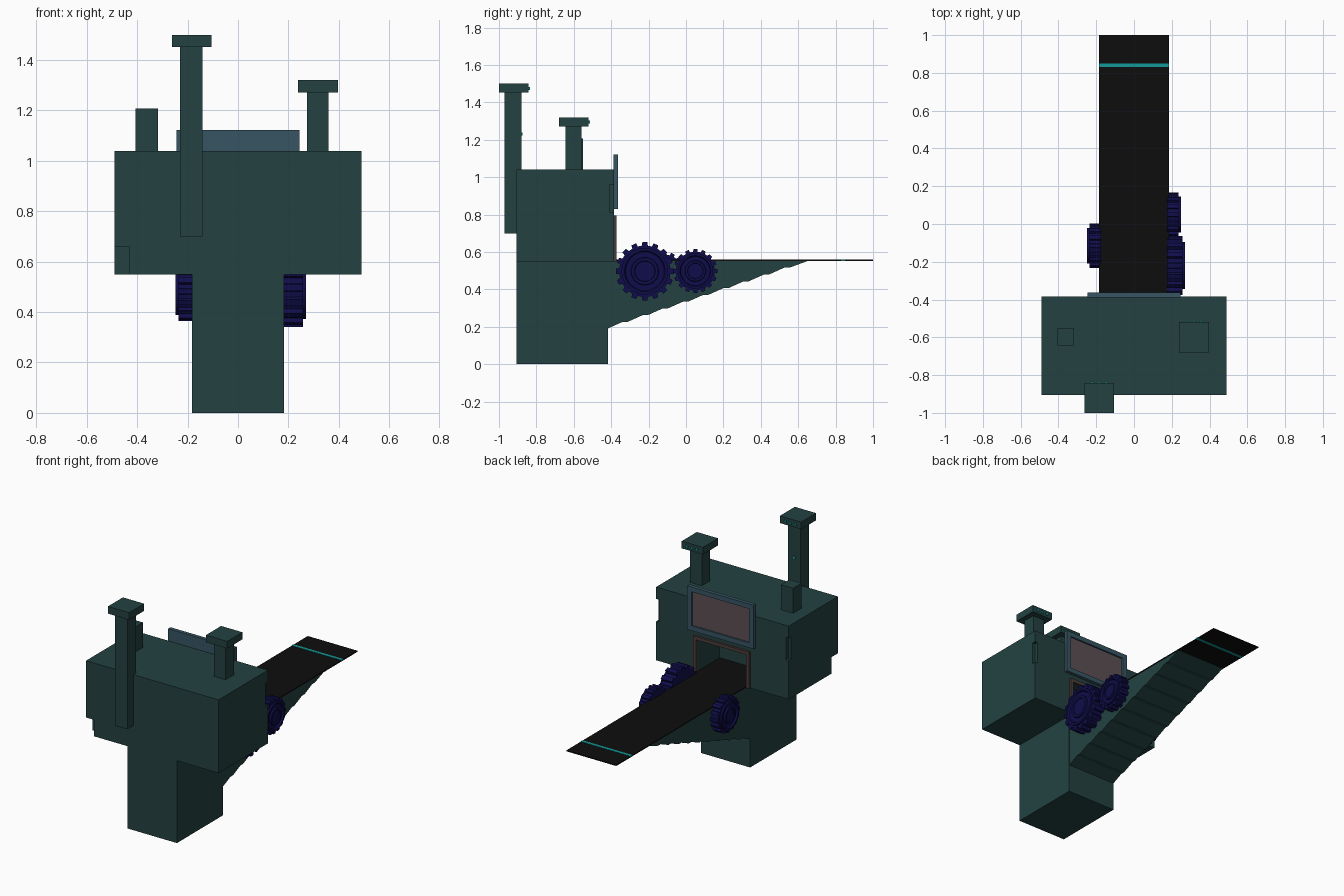
import bpy, bmesh, math
from mathutils import Matrix, Vector

if "Cube" in bpy.data.objects:
    bpy.data.objects.remove(bpy.data.objects["Cube"])


def material(name, rgb):
    m = bpy.data.materials.new(name)
    m.diffuse_color = (*rgb, 1)
    m.use_nodes = True
    m.node_tree.nodes["Principled BSDF"].inputs["Base Color"].default_value = m.diffuse_color
    return m


GREEN = material("dark_green_metal", (0.017, 0.053, 0.053))
NAVY = material("navy_gear", (0.005, 0.004, 0.07))
BLACK = material("black_belt", (0.004, 0.004, 0.004))
TEAL = material("teal_light", (0.006, 0.32, 0.31))
SLATE = material("slate_frame", (0.038, 0.09, 0.125))
MAUVE = material("mauve_panel", (0.105, 0.078, 0.088))
BROWN = material("brown_frame", (0.07, 0.045, 0.042))


def finish(name, bm, mat):
    bmesh.ops.recalc_face_normals(bm, faces=bm.faces[:])
    me = bpy.data.meshes.new(name)
    bm.to_mesh(me)
    bm.free()
    me.materials.append(mat)
    ob = bpy.data.objects.new(name, me)
    bpy.context.collection.objects.link(ob)
    return ob


def box(name, x, y, z, mat):
    """Box from three (min, max) ranges."""
    bm = bmesh.new()
    size = [r[1] - r[0] for r in (x, y, z)]
    mid = [(r[1] + r[0]) / 2 for r in (x, y, z)]
    bmesh.ops.create_cube(bm, size=1, matrix=Matrix.Translation(mid) @ Matrix.Diagonal((*size, 1)))
    return finish(name, bm, mat)


def extrude_x(name, profile, x0, x1, mat):
    """Extrude a (y, z) outline along x."""
    bm = bmesh.new()
    f = bm.faces.new([bm.verts.new((x0, y, z)) for y, z in profile])
    r = bmesh.ops.extrude_face_region(bm, geom=[f])
    bmesh.ops.translate(bm, vec=(x1 - x0, 0, 0),
                        verts=[v for v in r["geom"] if isinstance(v, bmesh.types.BMVert)])
    return finish(name, bm, mat)


def frame(name, x, y, z, border, mat):
    """Rectangular frame in the xz plane."""
    b = border
    bm = bmesh.new()
    outer = [(x[0], z[0]), (x[1], z[0]), (x[1], z[1]), (x[0], z[1])]
    inner = [(x[0] + b, z[0] + b), (x[1] - b, z[0] + b), (x[1] - b, z[1] - b), (x[0] + b, z[1] - b)]
    loops = [[bm.verts.new((px, d, pz)) for px, pz in pts]
             for pts, d in ((outer, y[0]), (outer, y[1]), (inner, y[1]), (inner, y[0]))]
    for k in range(4):
        a, c = loops[k], loops[(k + 1) % 4]
        for i in range(4):
            j = (i + 1) % 4
            bm.faces.new((a[i], a[j], c[j], c[i]))
    return finish(name, bm, mat)


def gear(name, x_in, x_out, y, z, r, teeth):
    """Toothed wheel with a recessed ring and a hub on the outer face."""
    profile = []
    step = 2 * math.pi / teeth
    for i in range(teeth):
        for frac, rad in ((-0.3, 0.88), (-0.22, 1), (0.22, 1), (0.3, 0.88)):
            a = (i + frac) * step
            profile.append((y + r * rad * math.cos(a), z + r * rad * math.sin(a)))
    s = 1 if x_out > x_in else -1
    extrude_x(name, profile, x_in, x_out - s * 0.012, NAVY)
    # raised rim and hub as a lathed outline
    rings = [(0.80, -0.014), (0.80, 0), (0.70, 0), (0.66, -0.011), (0.48, -0.011),
             (0.46, 0), (0.36, 0), (0.34, -0.006)]
    bm = bmesh.new()
    n = 32
    loops = [[bm.verts.new((x_out + s * d, y + r * q * math.cos(2 * math.pi * i / n),
                            z + r * q * math.sin(2 * math.pi * i / n))) for i in range(n)]
             for q, d in rings]
    for a, c in zip(loops, loops[1:]):
        for i in range(n):
            j = (i + 1) % n
            bm.faces.new((a[i], a[j], c[j], c[i]))
    bm.faces.new(loops[-1])
    bm.faces.new(loops[0][::-1])
    finish(name + "_rim", bm, NAVY)


# main housing with tunnel opening and corner notches
housing = box("housing", (-0.49, 0.49), (-0.905, -0.385), (0.55, 1.04), GREEN)
cutters = [
    box("tunnel_cutter", (-0.185, 0.185), (-0.62, -0.3), (0.556, 0.78), GREEN),
    box("lower_corner_cutter", (-0.6, -0.43), (-1.0, -0.84), (0.5, 0.66), GREEN),
    box("left_slot_cutter", (-0.6, -0.47), (-0.41, -0.3), (0.81, 0.96), GREEN),
    box("right_slot_cutter", (0.47, 0.6), (-0.41, -0.3), (0.81, 0.96), GREEN),
]
for c in cutters:
    mod = housing.modifiers.new(c.name, "BOOLEAN")
    mod.operation = "DIFFERENCE"
    mod.solver = "EXACT"
    mod.object = c
    c.hide_render = True
    c.display_type = "WIRE"

# pedestal
box("pedestal", (-0.182, 0.182), (-0.905, -0.418), (0, 0.55), GREEN)

# ribbed bracket below the belt
steps = 10
pts = [(-0.42, 0.555), (-0.42, 0.19)]
dy, dz = 1.08 / steps, 0.362 / steps
for i in range(steps):
    y0, z0 = -0.42 + i * dy, 0.19 + i * dz
    pts += [(y0 + dy * 0.75, z0 + dz), (y0 + dy, z0 + dz)]
pts[-1] = (0.66, 0.555)
pts.pop(-2)
extrude_x("belt_bracket", pts, -0.181, 0.181, GREEN)

# conveyor belt and its stripe
box("conveyor_belt", (-0.184, 0.184), (-0.62, 1.0), (0.552, 0.559), BLACK)
box("belt_stripe", (-0.1845, 0.1845), (0.83, 0.85), (0.5515, 0.561), TEAL)

# tunnel frame (three bars) and hanging screen
for s in (-1, 1):
    box("tunnel_post", sorted((s * 0.185, s * 0.207)), (-0.39, -0.371), (0.55, 0.795), BROWN)
box("tunnel_lintel", (-0.185, 0.185), (-0.39, -0.371), (0.773, 0.795), BROWN)
frame("screen_frame", (-0.245, 0.245), (-0.388, -0.363), (0.83, 1.122), 0.032, SLATE)
box("screen_back", (-0.23, 0.23), (-0.387, -0.380), (0.845, 1.107), SLATE)
box("screen_panel", (-0.214, 0.214), (-0.381, -0.374), (0.861, 1.091), MAUVE)

# chimneys, caps and short stack
box("tall_chimney", (-0.23, -0.14), (-0.97, -0.88), (0.70, 1.46), GREEN)
box("tall_chimney_cap", (-0.262, -0.105), (-1.0, -0.842), (1.452, 1.50), GREEN)
box("short_chimney", (0.273, 0.36), (-0.645, -0.558), (1.03, 1.28), GREEN)
box("short_chimney_cap", (0.239, 0.396), (-0.68, -0.52), (1.272, 1.32), GREEN)
box("stub_stack", (-0.406, -0.317), (-0.642, -0.552), (1.03, 1.207), GREEN)

# small lights on the back of the caps
for cx, y, z in ((-0.184, -0.842, 1.475), (0.318, -0.52, 1.295)):
    for k in (-1, 0, 1):
        x = cx + k * 0.037
        box("cap_light", (x - 0.007, x + 0.007), (y - 0.002, y + 0.007), (z - 0.008, z + 0.008), TEAL)
box("chimney_light", (-0.194, -0.18), (-0.882, -0.874), (1.222, 1.238), TEAL)

# gears beside the belt
gear("large_gear", 0.175, 0.27, -0.22, 0.497, 0.156, 16)
gear("right_small_gear", 0.175, 0.248, 0.05, 0.498, 0.118, 16)
gear("left_small_gear", -0.175, -0.248, -0.115, 0.482, 0.118, 16)
